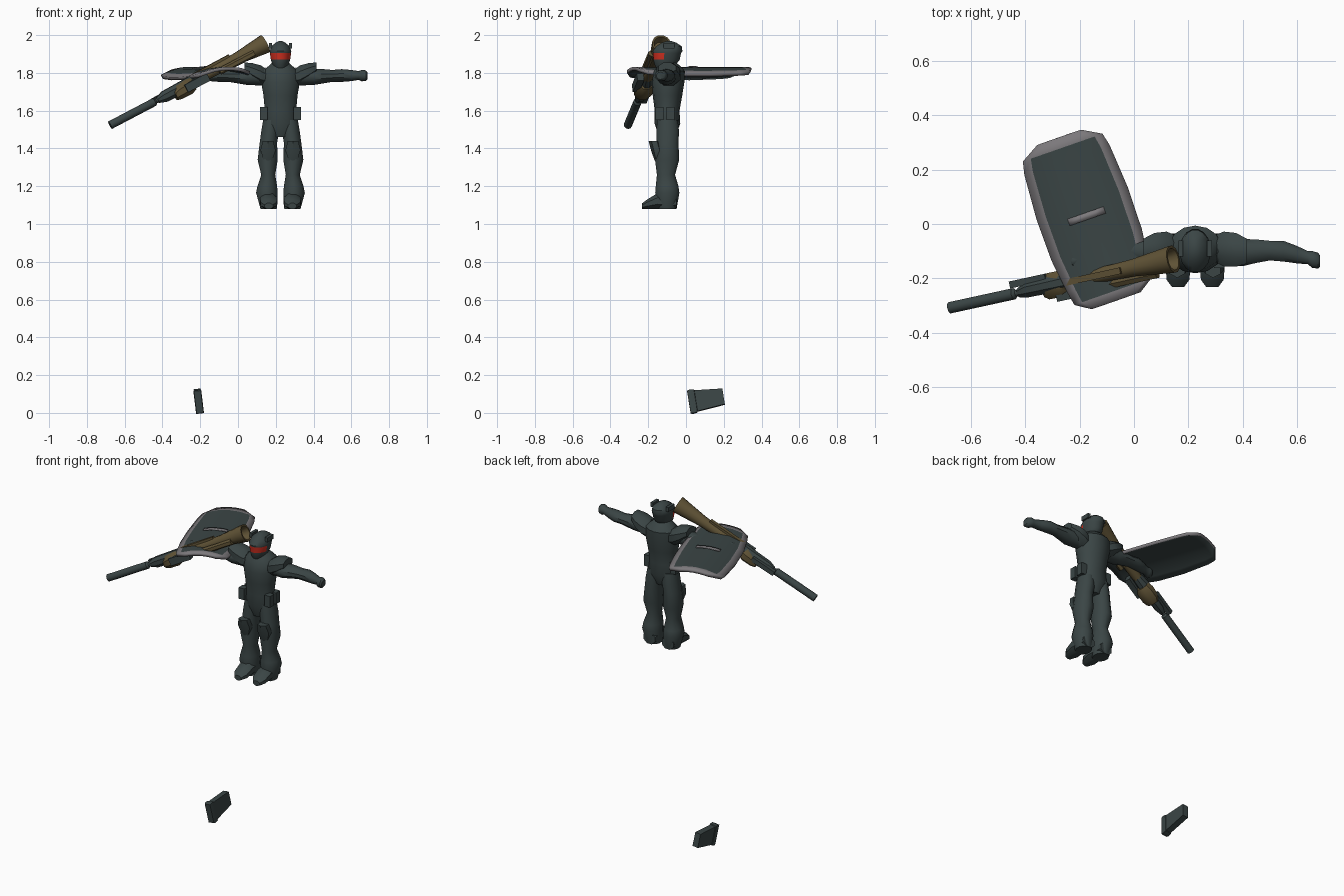
import bpy, bmesh, math
from mathutils import Matrix, Vector

def material(name, rgb):
    m = bpy.data.materials.new(name)
    m.diffuse_color = (*rgb, 1)
    return m

DARK = material("dark_green_grey", (0.043, 0.060, 0.060))
GREY = material("light_grey", (0.20, 0.19, 0.20))
OLIVE = material("olive_brown", (0.115, 0.085, 0.036))
RED = material("visor_red", (0.65, 0.03, 0.015))
CX = 0.225  # centre line of the figure

def finish(name, bm, mats, matrix=None, angle=40):
    bmesh.ops.recalc_face_normals(bm, faces=bm.faces)
    me = bpy.data.meshes.new(name)
    bm.to_mesh(me)
    bm.free()
    for m in mats:
        me.materials.append(m)
    ob = bpy.data.objects.new(name, me)
    bpy.context.collection.objects.link(ob)
    if matrix:
        ob.matrix_world = matrix
    bpy.context.view_layer.objects.active = ob
    ob.select_set(True)
    bpy.ops.object.shade_smooth_by_angle(angle=math.radians(angle))
    ob.select_set(False)
    return ob

def loft(name, mats, rings, axis='Z', n=12, matrix=None, rule=None):
    """Skin rings of (position, centre u, centre v, half u, half v) along an axis."""
    bm = bmesh.new()
    loops = []
    k = math.sqrt(2) if n == 4 else 1 / math.cos(math.pi / n)
    for w, cu, cv, hu, hv in rings:
        loop = []
        for i in range(n):
            a = 2 * math.pi * (i + 0.5) / n
            u, v = cu + hu * k * math.cos(a), cv + hv * k * math.sin(a)
            co = {'X': (w, u, v), 'Y': (u, w, v), 'Z': (u, v, w)}[axis]
            loop.append(bm.verts.new(co))
        loops.append(loop)
    for a, b in zip(loops, loops[1:]):
        for i in range(n):
            j = (i + 1) % n
            bm.faces.new((a[i], a[j], b[j], b[i]))
    bm.faces.new(loops[0])
    bm.faces.new(loops[-1])
    if rule:
        for f in bm.faces:
            f.material_index = rule(f.calc_center_median())
    return finish(name, bm, mats, matrix)

def box(name, mat, x, y, z, matrix=None):
    c = lambda p: ((p[0] + p[1]) / 2, abs(p[1] - p[0]) / 2)
    (cx, hx), (cy, hy) = c(x), c(y)
    return loft(name, [mat], [(w, cx, cy, hx, hy) for w in z], n=4, matrix=matrix)

# torso with neck
loft("torso", [DARK], [
    (1.46, CX, -0.10, 0.05, 0.04), (1.53, CX, -0.098, 0.094, 0.066),
    (1.60, CX, -0.10, 0.083, 0.064), (1.68, CX, -0.098, 0.09, 0.076),
    (1.75, CX, -0.095, 0.102, 0.084), (1.81, CX, -0.088, 0.095, 0.08),
    (1.835, CX, -0.09, 0.065, 0.06), (1.86, CX, -0.10, 0.036, 0.04)], n=14)

# head with red visor band
loft("head", [DARK, RED], [
    (1.82, CX, -0.12, 0.028, 0.035), (1.845, CX, -0.11, 0.043, 0.057),
    (1.87, CX, -0.103, 0.051, 0.070), (1.905, CX, -0.10, 0.056, 0.074),
    (1.915, CX, -0.098, 0.057, 0.079), (1.94, CX, -0.09, 0.049, 0.068),
    (1.96, CX, -0.09, 0.026, 0.038), (1.968, CX, -0.09, 0.01, 0.015)], n=16,
    rule=lambda c: int(1.87 < c.z < 1.908 and c.y < -0.12))

for s, side in ((1, "left"), (-1, "right")):
    X = lambda d: CX + s * d
    # side knobs of the helmet
    box(side + "_helmet_knob", DARK, (X(0.044), X(0.062)), (-0.12, -0.06), (1.93, 1.957))
    # shoulder pad flaring outward
    loft(side + "_shoulder_pad", [DARK], [
        (X(0.075), -0.09, 1.775, 0.05, 0.045), (X(0.105), -0.092, 1.787, 0.064, 0.053),
        (X(0.15), -0.095, 1.808, 0.062, 0.044), (X(0.19), -0.10, 1.827, 0.046, 0.028)],
        axis='X', n=8)
    # arm with fist
    loft(side + "_arm", [DARK], [
        (X(0.08), -0.10, 1.78, 0.045, 0.045), (X(0.175), -0.105, 1.779, 0.05, 0.041),
        (X(0.225), -0.10, 1.782, 0.043, 0.036), (X(0.275), -0.098, 1.784, 0.036, 0.03),
        (X(0.325), -0.10, 1.786, 0.038, 0.032), (X(0.375), -0.113, 1.786, 0.032, 0.028),
        (X(0.415), -0.124, 1.786, 0.024, 0.022), (X(0.43), -0.13, 1.786, 0.031, 0.029),
        (X(0.452), -0.135, 1.785, 0.029, 0.027), (X(0.46), -0.136, 1.785, 0.02, 0.019)],
        axis='X', n=10)
    # leg from hip to ankle
    loft(side + "_leg", [DARK], [
        (1.55, X(0.050), -0.098, 0.042, 0.055), (1.49, X(0.055), -0.097, 0.047, 0.06),
        (1.43, X(0.064), -0.098, 0.046, 0.058), (1.34, X(0.068), -0.10, 0.053, 0.064),
        (1.26, X(0.065), -0.106, 0.037, 0.048), (1.20, X(0.070), -0.10, 0.052, 0.06),
        (1.165, X(0.072), -0.099, 0.057, 0.064), (1.08, X(0.063), -0.10, 0.043, 0.05)], n=12)
    # knee guard
    loft(side + "_knee_guard", [DARK], [
        (1.335, X(0.066), -0.15, 0.022, 0.014), (1.39, X(0.066), -0.155, 0.04, 0.026),
        (1.44, X(0.066), -0.168, 0.028, 0.026)], n=6)
    # boot
    loft(side + "_boot", [DARK], [
        (-0.232, X(0.063), 1.095, 0.022, 0.015), (-0.205, X(0.063), 1.105, 0.042, 0.025),
        (-0.15, X(0.063), 1.122, 0.046, 0.042), (-0.05, X(0.063), 1.115, 0.04, 0.035)],
        axis='Y', n=8)
    # belt pouches
    for i, y in enumerate((-0.14, -0.083)):
        box(f"{side}_belt_pouch_{i}", DARK, (X(0.07), X(0.108)), (y - 0.021, y + 0.021), (1.55, 1.62))

# arched shield: sheet of rows along its length, thickened downward
def shield_sheet(rows, fractions, lift=0.0, rim=False):
    bm = bmesh.new()
    grid = []
    for u, hw in rows:
        row = []
        for f in fractions:
            v = 0.01 + f * hw
            z = 1.832 - 1.4 * (v - 0.03) ** 2 + lift
            row.append(bm.verts.new((-0.18 - 0.33 * u + 0.945 * v, 0.015 + 0.945 * u + 0.33 * v, z)))
        grid.append(row)
    nr, nc = len(rows) - 1, len(fractions) - 1
    for r in range(nr):
        for c in range(nc):
            f = bm.faces.new((grid[r][c], grid[r][c + 1], grid[r + 1][c + 1], grid[r + 1][c]))
            f.material_index = int(rim and 0 < r < nr - 1 and 0 < c < nc - 1)
    return bm

ROWS = [(-0.318, 0.095), (-0.282, 0.15), (-0.23, 0.16), (-0.10, 0.176), (0.06, 0.178),
        (0.23, 0.166), (0.278, 0.155), (0.318, 0.085)]
shield = finish("shield", shield_sheet(ROWS, (-1, -0.8, -0.4, 0, 0.4, 0.8, 1), rim=True),
                [GREY, DARK, DARK])
mod = shield.modifiers.new("thickness", 'SOLIDIFY')
mod.thickness, mod.offset = 0.018, -1
mod.material_offset, mod.material_offset_rim = 1, 0
slot = finish("shield_slot", shield_sheet([(-0.002, 0.07), (0.024, 0.07)], (-1, -0.5, 0, 0.5, 1), 0.004), [GREY])
mod = slot.modifiers.new("thickness", 'SOLIDIFY')
mod.thickness, mod.offset = 0.005, -1

# launcher frame: local x runs from muzzle to tail
origin = Vector((-0.677, -0.308, 1.523))
d = (Vector((0.14, -0.13, 1.952)) - origin).normalized()
side_axis = Vector((0, 0, 1)).cross(d).normalized()
up = d.cross(side_axis)
G = Matrix((d, side_axis, up)).transposed().to_4x4()
G.translation = origin

def gun(name, mat, rings, n=10):
    loft("launcher_" + name, [mat], [(s, y, z, a, b) for s, y, z, a, b in rings], axis='X', n=n, matrix=G)

gun("barrel", DARK, [(0, 0, 0, 0.021, 0.021), (0.27, 0, 0, 0.021, 0.021), (0.28, 0, 0, 0.012, 0.012),
                     (0.36, 0, 0, 0.012, 0.012)])
gun("receiver", DARK, [(0.29, 0, 0, 0.016, 0.016), (0.33, 0.004, 0, 0.028, 0.03),
                       (0.50, 0.004, 0, 0.032, 0.034), (0.56, 0, 0, 0.026, 0.026)], 8)
gun("side_rail", DARK, [(0.27, 0.035, 0.005, 0.013, 0.014), (0.42, 0.035, 0.005, 0.013, 0.014)], 4)
gun("fore_guard", OLIVE, [(0.385, 0, -0.022, 0.036, 0.026), (0.41, 0, -0.015, 0.048, 0.038),
                          (0.47, 0, -0.012, 0.048, 0.042), (0.50, 0, -0.008, 0.036, 0.034)], 8)
gun("grip_box", DARK, [(0.445, -0.045, -0.01, 0.018, 0.022), (0.58, -0.045, -0.01, 0.018, 0.022)], 4)
gun("tail_tube", OLIVE, [(0.50, 0, 0, 0.026, 0.026), (0.70, 0, 0, 0.029, 0.029), (0.78, 0, 0, 0.032, 0.032),
                         (0.90, 0, 0, 0.045, 0.045), (0.945, 0, 0, 0.05, 0.05),
                         (0.945, 0, 0, 0.04, 0.04), (0.90, 0, 0, 0.03, 0.03)], 12)
gun("side_tube", OLIVE, [(0.65, -0.04, -0.014, 0.016, 0.016), (0.86, -0.04, -0.014, 0.016, 0.016)], 6)
gun("top_rail", OLIVE, [(0.50, 0, 0.028, 0.012, 0.01), (0.74, 0, 0.03, 0.012, 0.01)], 4)

# spare magazine lying at ground level, tilted sideways
M = Matrix.Translation((-0.21, 0.11, 0.072)) @ Matrix.Rotation(math.radians(-7), 4, 'Y') \
    @ Matrix.Rotation(math.radians(9), 4, 'X')
loft("spare_magazine", [DARK], [
    (-0.096, 0, 0, 0.018, 0.06), (-0.082, 0, 0, 0.021, 0.064), (-0.06, 0, 0, 0.021, 0.06),
    (-0.058, 0, 0, 0.018, 0.056), (0.09, 0, 0, 0.018, 0.042)], axis='Y', n=4, matrix=M)
